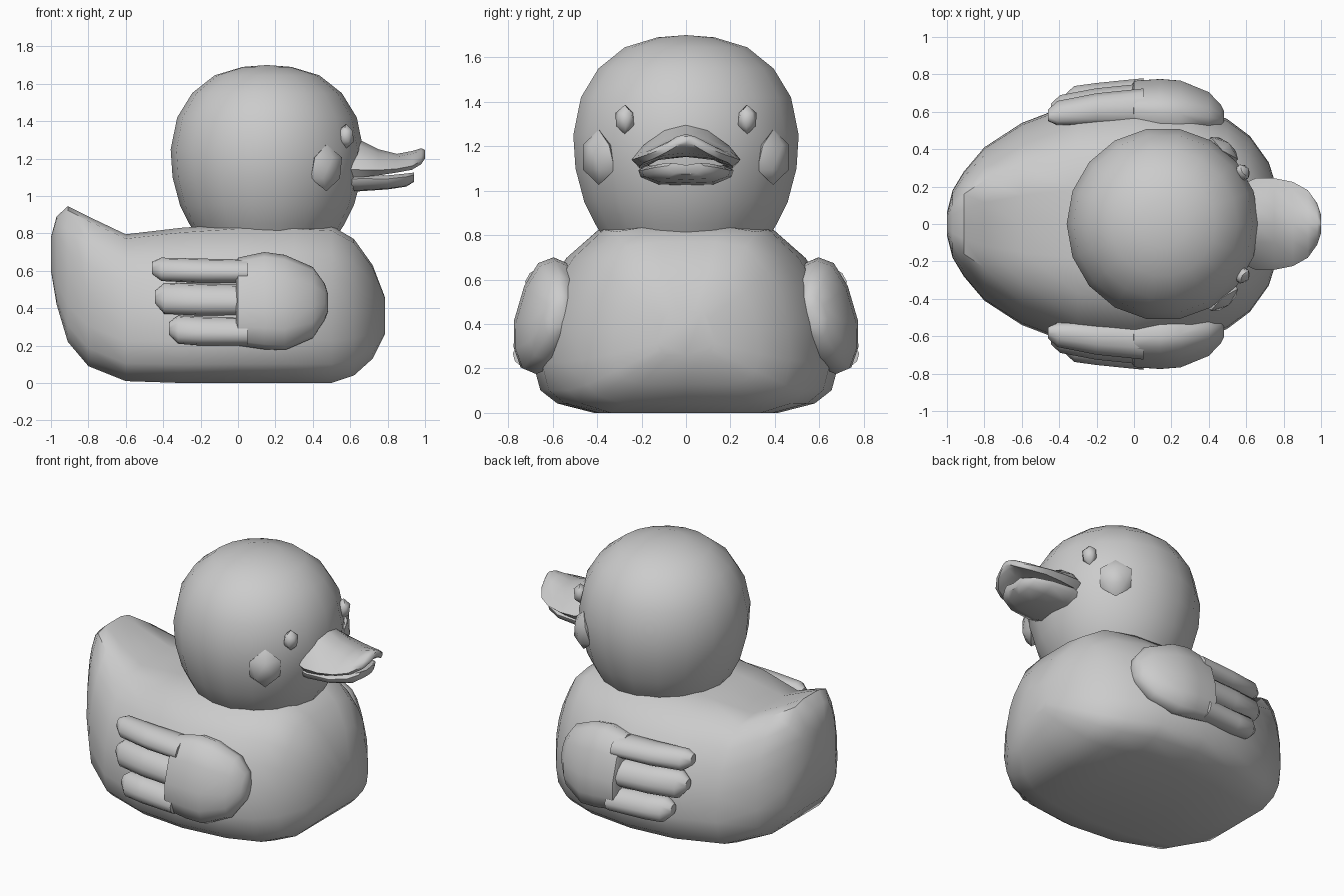
import bpy, bmesh, math

if "Cube" in bpy.data.objects:
    bpy.data.objects.remove(bpy.data.objects["Cube"])

grey = bpy.data.materials.new("light grey")
grey.diffuse_color = (0.6, 0.6, 0.6, 1)
grey.use_nodes = True
grey.node_tree.nodes["Principled BSDF"].inputs["Base Color"].default_value = grey.diffuse_color


def finish(name, bm, angle=50):
    bmesh.ops.recalc_face_normals(bm, faces=bm.faces)
    mesh = bpy.data.meshes.new(name)
    bm.to_mesh(mesh)
    bm.free()
    mesh.materials.append(grey)
    ob = bpy.data.objects.new(name, mesh)
    bpy.context.collection.objects.link(ob)
    bpy.ops.object.select_all(action='DESELECT')
    ob.select_set(True)
    bpy.context.view_layer.objects.active = ob
    bpy.ops.object.shade_smooth_by_angle(angle=math.radians(angle))
    return ob


def loft(name, half, rings, side=1, shear=0.0, angle=50):
    """Skin cross-sections along x; ring = x, low z, high z, half width, centre y.
    half lists (width, height) fractions from bottom to top."""
    outline = half + [(-w, h) for w, h in half[-2:0:-1]]
    bm = bmesh.new()
    loops = []
    for x, lo, hi, w, *c in rings:
        loop = []
        for u, h in outline:
            z = lo + h * (hi - lo)
            y = (c[0] if c else 0) + u * w - shear * (z - 0.44)
            loop.append(bm.verts.new((x, side * y, z)))
        loops.append(loop)
    n = len(outline)
    for a, b in zip(loops, loops[1:]):
        for i in range(n):
            j = (i + 1) % n
            bm.faces.new((a[i], a[j], b[j], b[i]))
    bm.faces.new(loops[0])
    bm.faces.new(loops[-1])
    return finish(name, bm, angle)


# Body with upturned tail
body_half = [(0, 0), (.6, 0), (.84, .05), (.95, .12), (1, .27), (.98, .48),
             (.9, .67), (.78, .82), (.57, .97), (.28, 1), (0, 1)]
loft("body", body_half, [
    (-1.0, .60, .78, .06), (-.97, .42, .89, .18), (-.91, .22, .945, .28),
    (-.8, .09, .89, .41), (-.6, .01, .795, .54), (-.3, 0, .83, .655),
    (0, 0, .85, .69), (.3, 0, .85, .65), (.5, 0, .84, .56),
    (.62, .04, .77, .47), (.72, .13, .63, .33), (.785, .26, .46, .13)])

# Head turned from a rounded profile
HX = .155
profile = [(.37, .78), (.415, .85), (.465, .95), (.505, 1.1), (.515, 1.25),
           (.48, 1.42), (.40, 1.55), (.28, 1.645), (.13, 1.69)]
bm = bmesh.new()
N = 18
loops = [[bm.verts.new((HX + r * math.cos(2 * math.pi * i / N),
                        r * math.sin(2 * math.pi * i / N), z)) for i in range(N)]
         for r, z in profile]
for a, b in zip(loops, loops[1:]):
    for i in range(N):
        j = (i + 1) % N
        bm.faces.new((a[i], a[j], b[j], b[i]))
top = bm.verts.new((HX, 0, 1.70))
for i in range(N):
    bm.faces.new((loops[-1][i], loops[-1][(i + 1) % N], top))
bm.faces.new(loops[0])
finish("head", bm)

# Bill
upper_half = [(0, .3), (.5, .2), (.85, 0), (1, .2), (.8, .5), (.4, .85), (0, 1)]
loft("upper_bill", upper_half, [
    (.55, 1.10, 1.33, .20), (.65, 1.10, 1.30, .245), (.75, 1.11, 1.25, .245),
    (.85, 1.125, 1.225, .225), (.93, 1.14, 1.24, .18),
    (.98, 1.17, 1.255, .11), (1.0, 1.20, 1.245, .05)])
lower_half = [(0, 0), (.6, .05), (.95, .4), (1, .75), (.8, 1), (0, .8)]
loft("lower_bill", lower_half, [
    (.55, 1.02, 1.11, .18), (.65, 1.025, 1.115, .215), (.8, 1.035, 1.11, .20),
    (.9, 1.05, 1.12, .15), (.94, 1.075, 1.125, .08)])


# Eyes and cheeks: squashed balls facing out from the head
def ball(name, angle, radius, z, size):
    bm = bmesh.new()
    bmesh.ops.create_icosphere(bm, subdivisions=1, radius=1)
    ca, sa = math.cos(angle), math.sin(angle)
    for v in bm.verts:
        n, t = v.co.x * size[0] + radius, v.co.y * size[1]
        v.co = (HX + n * ca - t * sa, n * sa + t * ca, z + v.co.z * size[2])
    finish(name, bm)


wing_half = [(0, 0), (.5, .05), (.85, .22), (1, .45), (.85, .75), (.5, .95), (0, 1)]
for side, label in ((-1, "right"), (1, "left")):
    ball(label + "_eye", side * math.radians(33), .505, 1.32, (.045, .05, .066))
    ball(label + "_cheek", side * math.radians(51), .505, 1.15, (.06, .11, .125))

    # Wing pad and its three feathers
    loft(label + "_wing", wing_half, [
        (-.01, .23, .64, .09, .645), (.0, .2, .67, .115, .645), (.14, .18, .70, .13, .64),
        (.25, .175, .685, .13, .63), (.4, .24, .62, .10, .6),
        (.465, .34, .53, .06, .575), (.48, .38, .48, .03, .575)], side, .17)
    feathers = [(-.46, .535, .67, .61), (-.445, .36, .535, .615), (-.37, .2, .36, .635)]
    for i, (x, lo, hi, yc) in enumerate(feathers):
        mid = (lo + hi) / 2
        loft(f"{label}_feather_{i + 1}", wing_half, [
            (x, mid - .02, mid + .045, .03, yc), (x + .05, lo + .01, hi, .065, yc + .01),
            (-.2, lo, hi - .005, .085, .64), (.05, lo, hi - .01, .10, .65)], side, .17)
